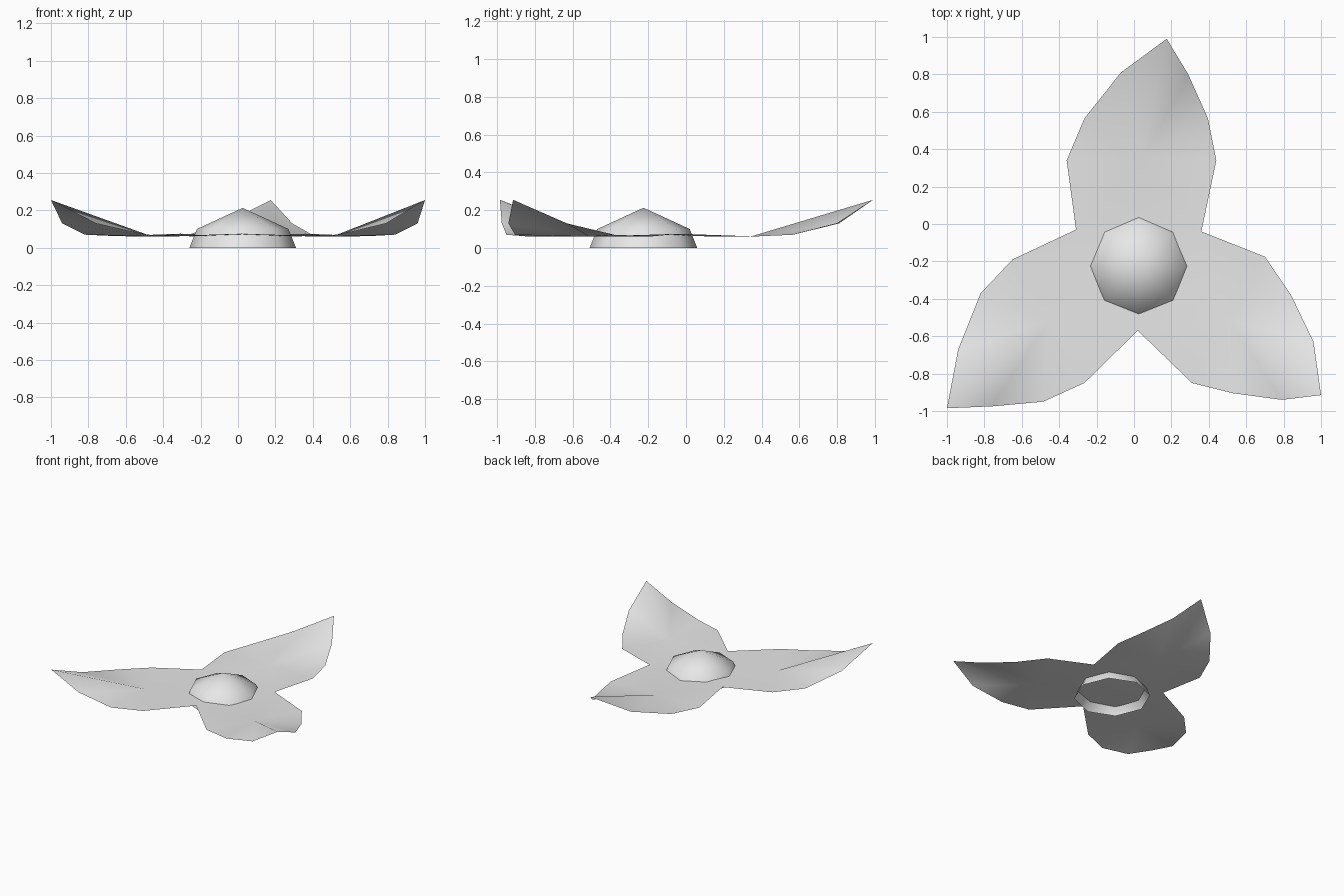
import bpy
import math

# Remove the default cube
cube = bpy.data.objects.get("Cube")
if cube:
    bpy.data.objects.remove(cube, do_unlink=True)

# Single grey colour
grey = bpy.data.materials.new("light grey")
grey.use_nodes = True
grey.diffuse_color = (0.8, 0.8, 0.8, 1)
grey.node_tree.nodes["Principled BSDF"].inputs["Base Color"].default_value = (0.8, 0.8, 0.8, 1)


def make_object(name, verts, faces):
    """Create a smooth shaded object from vertices and faces."""
    mesh = bpy.data.meshes.new(name)
    mesh.from_pydata(verts, [], faces)
    mesh.materials.append(grey)
    for polygon in mesh.polygons:
        polygon.use_smooth = True
    mesh.update()
    obj = bpy.data.objects.new(name, mesh)
    bpy.context.collection.objects.link(obj)
    return obj


def midpoint(a, b):
    return [(p + q) / 2 for p, q in zip(a, b)]


# Three folded petals: rims run counterclockwise from shoulder to tip to shoulder
RIM_HEIGHTS = (0.062, 0.07, 0.13, 0.255, 0.13, 0.07, 0.062)
HUB = (0.025, -0.225)
NOTCHES = [(0.36, -0.04), (-0.31, -0.03), (0.02, -0.57)]
RIMS = [
    # back petal
    [(0.44, 0.34), (0.395, 0.565), (0.29, 0.8), (0.175, 0.99),
     (-0.07, 0.81), (-0.265, 0.565), (-0.36, 0.34)],
    # right petal
    [(-0.65, -0.19), (-0.82, -0.37), (-0.94, -0.67), (-1, -0.985),
     (-0.76, -0.975), (-0.485, -0.95), (-0.265, -0.85)],
    # left petal
    [(0.31, -0.85), (0.53, -0.905), (0.79, -0.94), (1, -0.915),
     (0.96, -0.63), (0.84, -0.38), (0.7, -0.175)],
]

verts = [(*HUB, 0.065)] + [(*notch, 0.075) for notch in NOTCHES]
faces = []
for i, rim in enumerate(RIMS):
    start_notch, end_notch = 1 + i, 1 + (i + 1) % 3
    fold = len(verts)
    verts.append((*midpoint(rim[0], rim[-1]), 0.06))
    verts += [(*point, height) for point, height in zip(rim, RIM_HEIGHTS)]
    loop = [start_notch, *range(fold + 1, fold + 1 + len(rim)), end_notch]
    # Fan from the foot of the fold to the rim, then join to the hub
    faces += [(fold, a, b) for a, b in zip(loop, loop[1:])]
    faces += [(fold, end_notch, 0), (fold, 0, start_notch)]
make_object("petals", verts, faces)

# Eight-sided domed centre, open underneath
SIDES = 8
verts = []
for radius, height in ((0.285, 0), (0.245, 0.1)):
    for k in range(SIDES):
        angle = math.tau * k / SIDES
        verts.append((HUB[0] + radius * math.cos(angle),
                      HUB[1] + radius * math.sin(angle), height))
apex = len(verts)
verts.append((*HUB, 0.213))
faces = []
for k in range(SIDES):
    n = (k + 1) % SIDES
    faces.append((k, n, SIDES + n, SIDES + k))
    faces.append((SIDES + k, SIDES + n, apex))
make_object("flower_centre", verts, faces)
